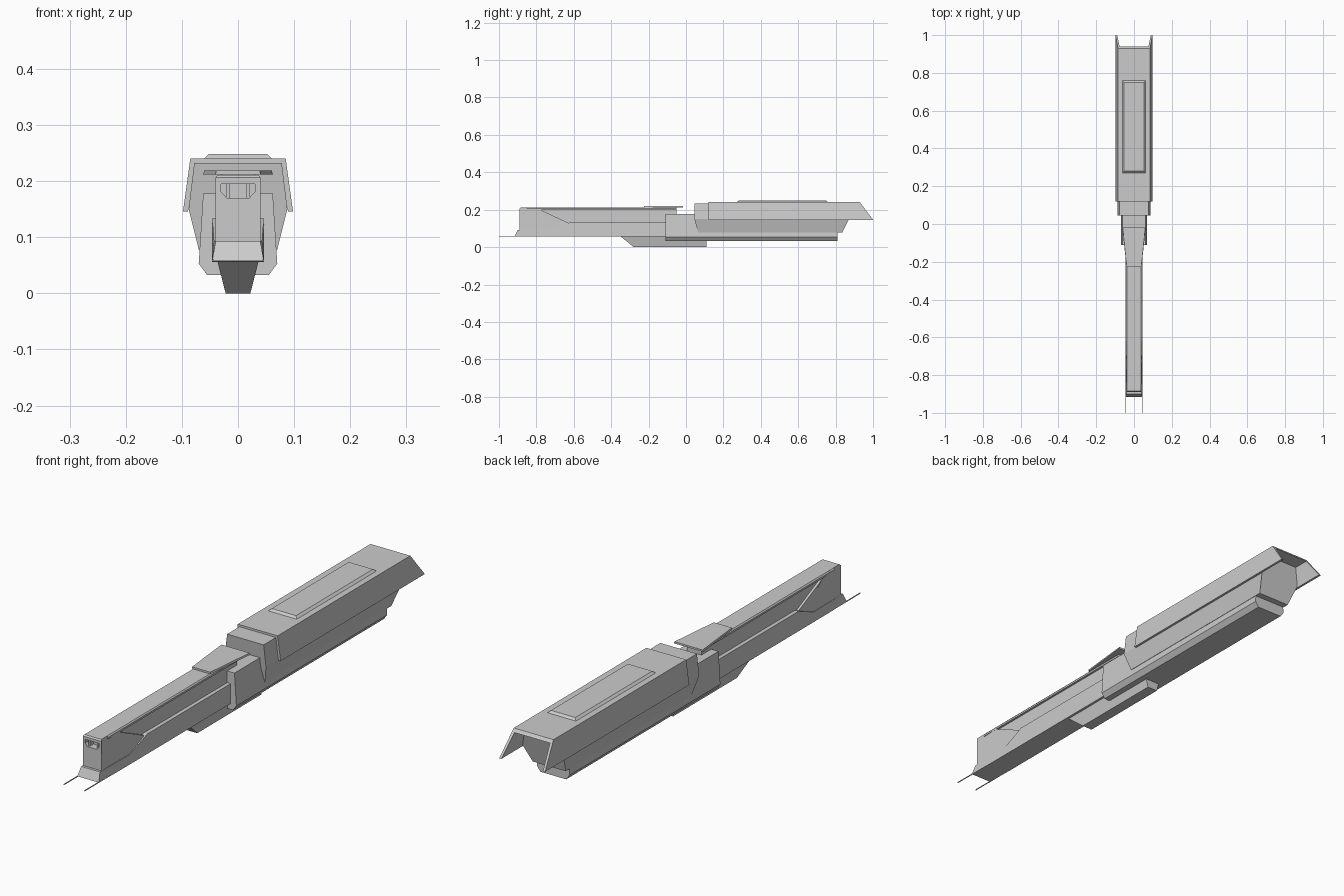
import bpy, bmesh

if "Cube" in bpy.data.objects:
    bpy.data.objects.remove(bpy.data.objects["Cube"])


def loft(name, a, b):
    """Solid between two matching 3D loops."""
    bm = bmesh.new()
    va = [bm.verts.new(p) for p in a]
    vb = [bm.verts.new(p) for p in b]
    n = len(a)
    bm.faces.new(va)
    bm.faces.new(vb[::-1])
    for i in range(n):
        j = (i + 1) % n
        bm.faces.new((va[i], vb[i], vb[j], va[j]))
    bmesh.ops.recalc_face_normals(bm, faces=bm.faces)
    me = bpy.data.meshes.new(name)
    bm.to_mesh(me)
    bm.free()
    ob = bpy.data.objects.new(name, me)
    bpy.context.collection.objects.link(ob)
    return ob


def section(name, half, front, back):
    """Mirrored (x, z) half section run along y; ends may depend on z."""
    pts = half + [(-x, z) for x, z in reversed(half)]
    f = front if callable(front) else (lambda z: front)
    b = back if callable(back) else (lambda z: back)
    return loft(name, [(x, f(z), z) for x, z in pts], [(x, b(z), z) for x, z in pts])


def side(name, pts):
    """Side profile of (y, z, half width) points, mirrored across x."""
    return loft(name, [(w, y, z) for y, z, w in pts], [(-w, y, z) for y, z, w in pts])


def box(name, x0, x1, y0, y1, z0, z1):
    r = [(x0, z0), (x1, z0), (x1, z1), (x0, z1)]
    return loft(name, [(x, y0, z) for x, z in r], [(x, y1, z) for x, z in r])


# Rear armour hood: open-bottomed shell with raked tail
section("armour_hood",
        [(0.098, 0.146), (0.085, 0.24)][::1] and
        [(0.076, 0.228), (0.089, 0.146), (0.098, 0.146), (0.085, 0.24)],
        0.12, lambda z: 0.93 + (0.24 - z) * 0.07 / 0.094)

# Raised panel on the hood
loft("hood_top_panel",
     [(-0.062, 0.27, 0.239), (0.062, 0.27, 0.239), (0.062, 0.76, 0.239), (-0.062, 0.76, 0.239)],
     [(-0.052, 0.28, 0.248), (0.052, 0.28, 0.248), (0.052, 0.75, 0.248), (-0.052, 0.75, 0.248)])

# Main receiver body under the hood
section("receiver_body", [(0.070, 0.078), (0.088, 0.15), (0.078, 0.232)],
        lambda z: 0.045 + max(0, 0.15 - z) * 0.28,
        lambda z: 0.835 + (min(z, 0.16) - 0.078) * 0.5)

# Lower body with chamfered bottom edges and front cheeks
section("lower_body", [(0.055, 0.033), (0.070, 0.053), (0.062, 0.178)], -0.11, 0.81)

# Keel below the barrel
side("keel", [(-0.355, 0.062, 0.038), (-0.28, 0, 0.022), (0.11, 0, 0.022), (0.11, 0.062, 0.038)])

# Lower rail with chin at the front
side("lower_rail", [(-0.915, 0.058, 0.046), (-0.9, 0.092, 0.040), (-0.72, 0.092, 0.043),
                    (-0.62, 0.133, 0.046), (0, 0.133, 0.046), (0, 0.056, 0.046),
                    (-0.8, 0.056, 0.046)])

# Recessed barrel core and overhanging cap
box("barrel_core", -0.031, 0.031, -0.80, -0.05, 0.08, 0.203)
section("barrel_cap", [(0.040, 0.199), (0.040, 0.206), (0.036, 0.211)], -0.85, -0.05)

# Muzzle block with diagonal rear edge
muzzle = side("muzzle_block", [(y, z, w) for y, z, w in [
    (-0.89, 0.07, 0.040), (-0.89, 0.206, 0.040), (-0.885, 0.211, 0.036), (-0.80, 0.211, 0.036),
    (-0.78, 0.200, 0.040), (-0.63, 0.130, 0.040), (-0.63, 0.07, 0.040)]])

# Muzzle opening
cutter = section("muzzle_cutter", [(0.020, 0.170), (0.030, 0.181), (0.030, 0.195)], -0.95, -0.86)
cutter.hide_render = True
cutter.hide_viewport = True
mod = muzzle.modifiers.new("opening", 'BOOLEAN')
mod.operation = 'DIFFERENCE'
mod.object = cutter
mod.solver = 'EXACT'

# Mirrored small parts: bars inside the opening and thin front prongs
for s, label in ((-1, "left"), (1, "right")):
    x = s * 0.018
    box("muzzle_bar_" + label, x - 0.003, x + 0.003, -0.882, -0.855, 0.168, 0.197)
    x = s * 0.0445
    box("front_prong_" + label, x - 0.0015, x + 0.0015, -1.0, -0.85, 0.057, 0.060)

# Tapered sight plate above the barrel rear
plate = [(0.040, -0.225), (0.062, -0.015), (-0.062, -0.015), (-0.040, -0.225)]
loft("sight_plate", [(x, y, 0.212) for x, y in plate],
     [(x * 0.97, y, 0.219) for x, y in plate])
box("sight_mount", -0.03, 0.03, -0.2, -0.05, 0.205, 0.214)
